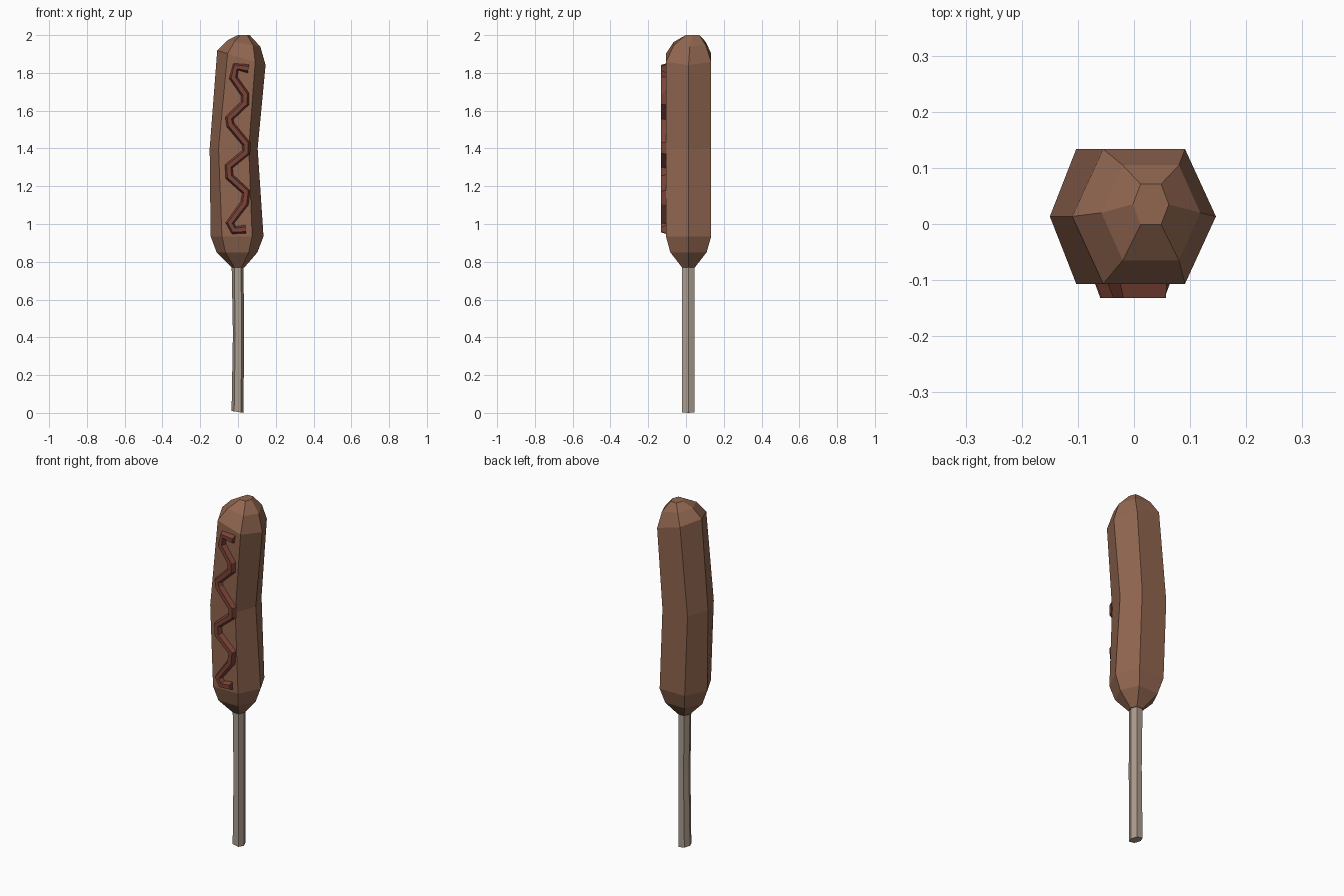
import bpy
import bmesh
from mathutils import Vector

if "Cube" in bpy.data.objects:
    bpy.data.objects.remove(bpy.data.objects["Cube"])


def material(name, rgb):
    m = bpy.data.materials.new(name)
    m.diffuse_color = (*rgb, 1)
    m.use_nodes = True
    m.node_tree.nodes["Principled BSDF"].inputs["Base Color"].default_value = m.diffuse_color
    return m


def loft(name, sections, mat):
    """Skin a list of equal-length point loops and cap both ends."""
    bm = bmesh.new()
    rings = [[bm.verts.new(p) for p in s] for s in sections]
    n = len(rings[0])
    for a, b in zip(rings, rings[1:]):
        for i in range(n):
            j = (i + 1) % n
            bm.faces.new((a[i], a[j], b[j], b[i]))
    bm.faces.new(rings[0])
    bm.faces.new(rings[-1])
    bmesh.ops.recalc_face_normals(bm, faces=bm.faces)
    me = bpy.data.meshes.new(name)
    bm.to_mesh(me)
    bm.free()
    me.materials.append(mat)
    ob = bpy.data.objects.new(name, me)
    bpy.context.collection.objects.link(ob)
    return ob


def hexagon(z, cx, rx, cy, ry, tilt=0.0, flat=0.57):
    """Six-sided section with corners on +-x; tilt lowers the +x side."""
    pts = [(1, 0), (flat, 1), (-flat, 1), (-1, 0), (-flat, -1), (flat, -1)]
    return [(cx + rx * u, cy + ry * v, z - tilt * rx * u) for u, v in pts]


batter = material("batter_brown", (0.283, 0.133, 0.080))
wood = material("stick_wood", (0.413, 0.337, 0.270))
sauce = material("sauce_red", (0.205, 0.058, 0.038))

# battered sausage: rounded bottom, slight bend, tilted rounded top
loft("batter_body", [
    hexagon(0.77, 0.000, 0.034, 0.013, 0.034),
    hexagon(0.85, -0.005, 0.108, 0.013, 0.096),
    hexagon(0.935, -0.005, 0.140, 0.0135, 0.120),
    hexagon(1.40, -0.023, 0.127, 0.0135, 0.120, flat=0.63),
    hexagon(1.88, 0.018, 0.128, 0.0135, 0.120, 0.30),
    hexagon(1.955, 0.030, 0.088, 0.020, 0.085, 0.18),
    hexagon(2.00, 0.030, 0.032, 0.035, 0.036),
], batter)

# stick
loft("stick", [
    hexagon(0.005, -0.002, 0.032, 0.012, 0.032, 0.15),
    hexagon(0.42, 0.002, 0.029, 0.012, 0.032),
    hexagon(0.80, -0.002, 0.032, 0.012, 0.032),
], wood)

# zigzag sauce line: flat-topped strip swept along the front
path = [Vector(p) for p in [
    (0.055, 1.822), (-0.012, 1.832), (-0.025, 1.775), (0.038, 1.685),
    (0.037, 1.640), (-0.046, 1.560), (-0.040, 1.525), (0.043, 1.425),
    (0.043, 1.380), (-0.049, 1.305), (-0.045, 1.250), (0.043, 1.170),
    (0.035, 1.110), (-0.043, 1.005), (-0.022, 0.967), (0.040, 0.972)]]
sections = []
for i, p in enumerate(path):
    d_in = (p - path[max(i - 1, 0)]).normalized()
    d_out = (path[min(i + 1, len(path) - 1)] - p).normalized()
    t = (d_in + d_out).normalized()
    side = Vector((-t.y, t.x))
    loop = []
    for w, y in ((-0.024, -0.102), (-0.012, -0.132), (0.012, -0.132), (0.024, -0.102)):
        q = p + side * w
        loop.append((q.x, y, q.y))
    sections.append(loop)
loft("sauce_line", sections, sauce)
